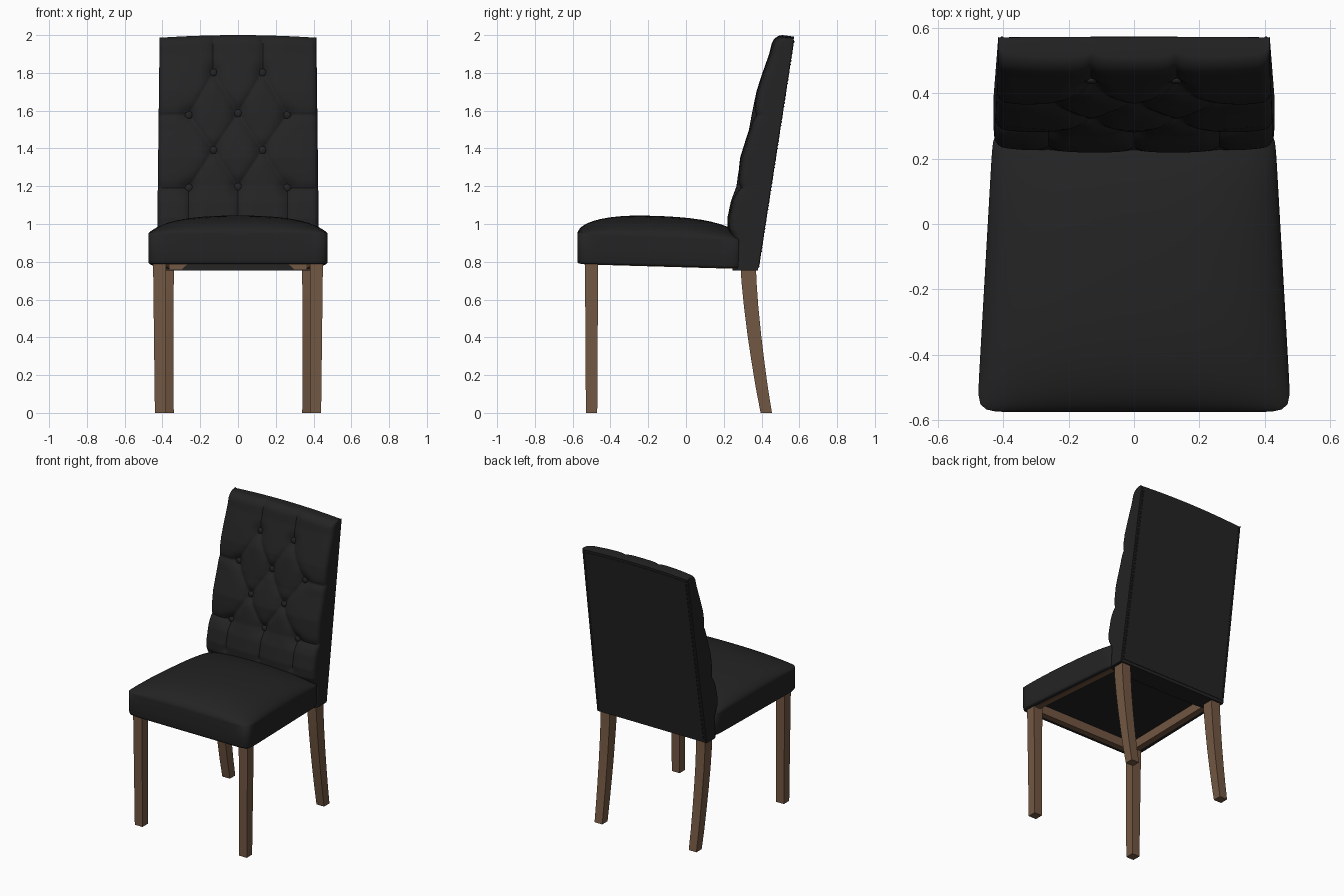
import bpy, bmesh, math
from mathutils import Vector

if "Cube" in bpy.data.objects:
    bpy.data.objects.remove(bpy.data.objects["Cube"])


def material(name, rgb):
    m = bpy.data.materials.new(name)
    m.diffuse_color = (*rgb, 1)
    m.use_nodes = True
    m.node_tree.nodes["Principled BSDF"].inputs["Base Color"].default_value = m.diffuse_color
    return m


BLACK = material("black upholstery", (0.017, 0.017, 0.018))
WOOD = material("brown wood", (0.17, 0.096, 0.055))


def finish(bm, name, mat, angle=None):
    bmesh.ops.recalc_face_normals(bm, faces=bm.faces)
    me = bpy.data.meshes.new(name)
    bm.to_mesh(me)
    bm.free()
    me.materials.append(mat)
    ob = bpy.data.objects.new(name, me)
    bpy.context.collection.objects.link(ob)
    if angle:
        bpy.ops.object.select_all(action='DESELECT')
        ob.select_set(True)
        bpy.context.view_layer.objects.active = ob
        bpy.ops.object.shade_smooth_by_angle(angle=math.radians(angle))
    return ob


def loft(bm, rings):
    rows = [[bm.verts.new(p) for p in r] for r in rings]
    n = len(rows[0])
    for a, b in zip(rows, rows[1:]):
        for i in range(n):
            j = (i + 1) % n
            bm.faces.new((a[i], a[j], b[j], b[i]))
    return rows


# Legs: square sections (x, y, z, half x, half y) lofted upward
def leg(name, sections):
    bm = bmesh.new()
    rows = loft(bm, [[(x - a, y - b, z), (x + a, y - b, z), (x + a, y + b, z), (x - a, y + b, z)]
                     for x, y, z, a, b in sections])
    bm.faces.new(rows[0])
    bm.faces.new(rows[-1])
    finish(bm, name, WOOD, 30)


FRONT = [(.41, -.5, 0, .03, .03), (.415, -.5, .83, .035, .035)]
BACK = [(.37, .425, 0, .03, .03), (.372, .402, .13, .031, .032), (.373, .381, .27, .032, .034),
        (.374, .362, .41, .033, .036), (.375, .345, .56, .034, .038),
        (.375, .333, .70, .035, .04), (.375, .329, .82, .035, .04)]
for side, label in ((-1, "left"), (1, "right")):
    leg("front_leg_" + label, [(side * s[0], *s[1:]) for s in FRONT])
    leg("back_leg_" + label, [(side * s[0], *s[1:]) for s in BACK])


# Seat cushion: rounded trapezoid rings, hollow below, domed on top
def seat_bottom(y):
    return .79 - .029 * (y + .575)


def seat_point(a, s, level):
    c, d = math.cos(a), math.sin(a)
    r = s / (abs(c) ** 20 + abs(d) ** 20) ** (1 / 20)
    u, v = r * c, r * d
    y = -.1375 + .4375 * v
    x = u * (.455 - .025 * v)
    if level is None:
        dome = math.sqrt(max(0, 1 - abs(u) ** 2.5) * max(0, 1 - abs(v) ** 2.5))
        return (x, y, .928 - .018 * v + .114 * dome)
    return (x, y, seat_bottom(y) + level)


LEVELS = [(.02, .06), (.93, .06), (.93, 0), (.982, 0), (.994, .004), (1, .015), (1, .07)]
LEVELS += [(s, None) for s in (1, .998, .99, .975, .95, .91, .86, .8, .72, .62, .5, .36, .2, .05)]
N = 160
bm = bmesh.new()
rows = loft(bm, [[seat_point(2 * math.pi * (i + .5) / N, s, l) for i in range(N)] for s, l in LEVELS])
bm.faces.new(rows[0])
bm.faces.new(rows[-1])
finish(bm, "seat", BLACK, 50)


# Wooden rails under the seat
def rail(name, p, q, width, drop=.003):
    bm = bmesh.new()
    p, q = Vector(p), Vector(q)
    d = (q - p).normalized()
    n = Vector((-d.y, d.x)) * width / 2
    ring = [p - n, q - n, q + n, p + n]
    rows = loft(bm, [[(v.x, v.y, seat_bottom(v.y) + h) for v in ring] for h in (-drop, .065)])
    bm.faces.new(rows[0])
    bm.faces.new(rows[1])
    finish(bm, name, WOOD)


rail("front_rail", (-.42, -.52), (.42, -.52), .04)
rail("back_rail", (-.38, .285), (.38, .285), .07, .006)
rail("left_rail", (-.42, -.51), (-.38, .29), .04)
rail("right_rail", (.42, -.51), (.38, .29), .04)

# Backrest: tufted front over a flat leaning back
BUTTONS = [(-.13, 1.80), (.13, 1.80), (-.26, 1.575), (0, 1.585), (.26, 1.575),
           (-.13, 1.39), (.13, 1.39), (-.26, 1.19), (0, 1.195), (.26, 1.19)]
CREASES = [(p, q) for i, p in enumerate(BUTTONS) for q in BUTTONS[i + 1:]
           if abs(abs(p[0] - q[0]) - .13) < .01 and abs(p[1] - q[1]) < .25]
CREASES += [((x, 1.8), (x, 2.1)) for x in (-.13, .13)]
CREASES += [((x, 1.19), (x, 1.0)) for x in (-.26, 0, .26)]
CREASES += [((s * .26, z), (s * .5, z)) for s in (-1, 1) for z in (1.575, 1.19)]
THICK = [(.7, .13), (.9, .15), (.97, .195), (1.03, .205), (1.12, .2), (1.2, .183), (1.35, .187),
         (1.5, .164), (1.7, .156), (1.8, .138), (1.9, .118), (2.1, .1)]


def back_y(z):
    return .38 + .155 * (z - .75)


def half_width(z):
    return .43 - .015 * (z - .755) / 1.23


def seg_dist(x, z, p, q):
    dx, dz = q[0] - p[0], q[1] - p[1]
    t = max(0, min(1, ((x - p[0]) * dx + (z - p[1]) * dz) / (dx * dx + dz * dz)))
    return math.hypot(x - p[0] - t * dx, z - p[1] - t * dz)


def thickness(x, z):
    for (z0, t0), (z1, t1) in zip(THICK, THICK[1:]):
        if z <= z1:
            t = t0 + (t1 - t0) * (z - z0) / (z1 - z0)
            break
    crease = min(seg_dist(x, z, p, q) for p, q in CREASES)
    button = min(math.hypot(x - b[0], z - b[1]) for b in BUTTONS)
    return (t - .018 * (x / .42) ** 4 - .018 * math.exp(-crease / .022)
            - .022 * math.exp(-(button / .045) ** 2))


# (position, thickness loss) along each axis; None marks the back edge
R, RT = .03, .045
ARC = [math.pi / 2 * k / 6 for k in range(1, 7)]
edge = [(1 - R / .43 * (1 - math.sin(a)), R * (1 - math.cos(a))) for a in ARC] + [(1, None)]
NX, NZ = 100, 150
flat = 1 - R / .43
cols = [(-u, l) for u, l in reversed(edge)]
cols += [(-flat + 2 * flat * i / NX, 0) for i in range(NX + 1)] + edge
Z0, Z1 = .755, 1.986
rowdefs = [(Z0, None)] + [(Z0 + (Z1 - RT - Z0) * j / NZ, 0) for j in range(NZ + 1)]
rowdefs += [(Z1 - RT + RT * math.sin(a), RT * (1 - math.cos(a))) for a in ARC] + [(Z1 - .008, None)]
bm = bmesh.new()
grid = []
for zr, lz in rowdefs:
    line = []
    for u, lx in cols:
        z = zr + .014 * (1 - u * u) * ((zr - Z0) / (Z1 - Z0)) ** 4
        x = u * half_width(z)
        t = 0 if lx is None or lz is None else max(.01, thickness(x, z) - lx - lz)
        line.append(bm.verts.new((x, back_y(z) - t, z)))
    grid.append(line)
for a, b in zip(grid, grid[1:]):
    for i in range(len(a) - 1):
        bm.faces.new((a[i], a[i + 1], b[i + 1], b[i]))
bm.faces.new(grid[0] + [r[-1] for r in grid[1:-1]] + grid[-1][::-1] + [r[0] for r in grid[-2:0:-1]])
finish(bm, "backrest", BLACK, 50)

# Upholstery buttons
bm = bmesh.new()
for x, z in BUTTONS:
    made = bmesh.ops.create_uvsphere(bm, u_segments=16, v_segments=10, radius=.022)
    y = back_y(z) - thickness(x, z)
    for v in made["verts"]:
        v.co = Vector((x + v.co.x, y - .004 + v.co.y * .6, z + v.co.z))
finish(bm, "tufting_buttons", BLACK, 60)

# Thin rear panel with nail heads down both sides
bm = bmesh.new()
outline = [(-1, .775), (1, .775)] + [(1 - k / 5, 1.962 + .012 * (1 - (1 - k / 5) ** 2)) for k in range(11)]
rows = loft(bm, [[(u * (half_width(z) - .022), back_y(z) + d, z) for u, z in outline]
                 for d in (-.005, .003)])
bm.faces.new(rows[0])
bm.faces.new(rows[1])
finish(bm, "rear_panel", BLACK)

bm = bmesh.new()
for side in (-1, 1):
    for k in range(60):
        z = .775 + 1.19 * k / 59
        made = bmesh.ops.create_icosphere(bm, subdivisions=1, radius=.006)
        for v in made["verts"]:
            v.co += Vector((side * (half_width(z) - .012), back_y(z), z))
finish(bm, "nail_heads", BLACK, 60)
